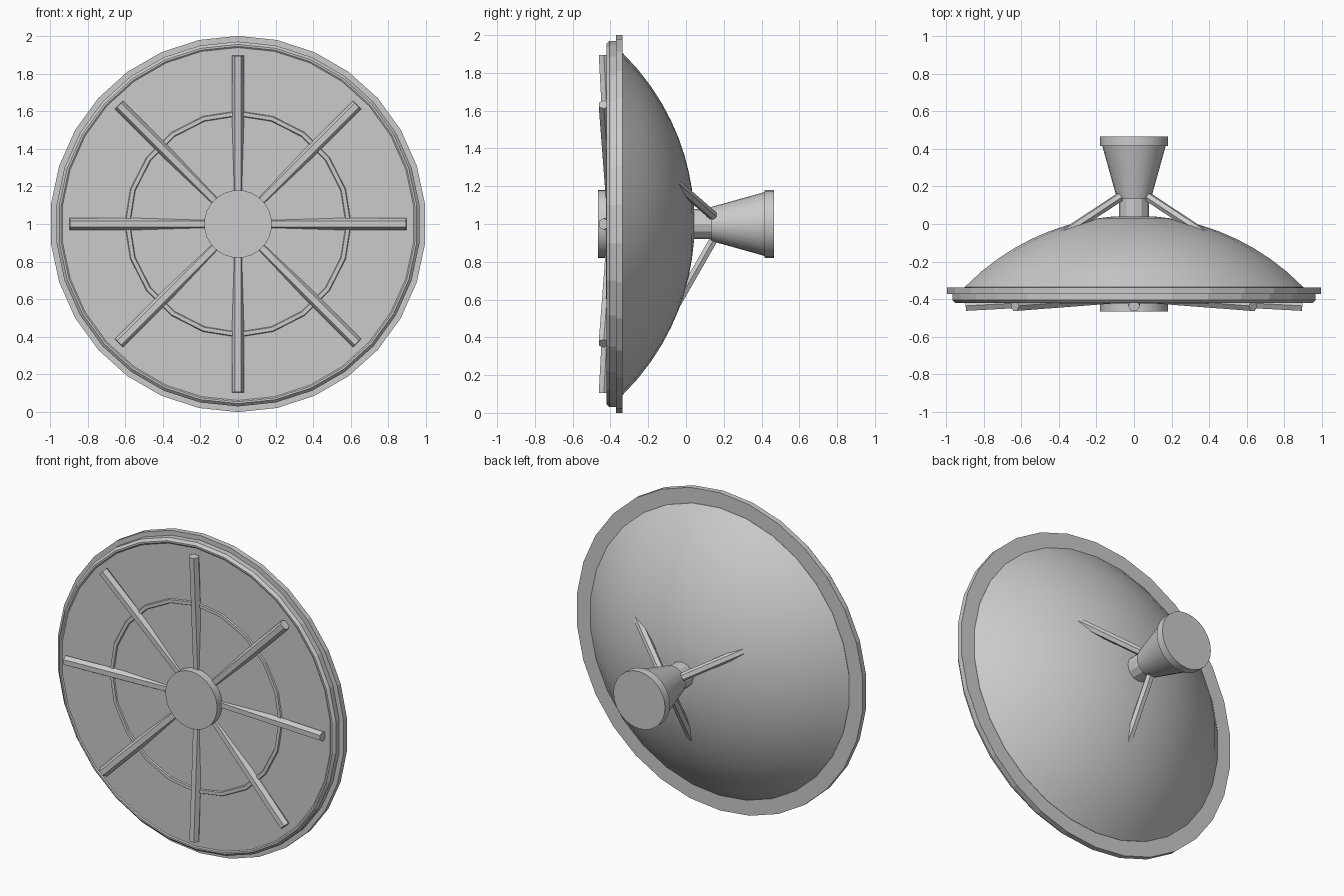
import bpy, bmesh
from math import sin, cos, pi, radians, sqrt
from mathutils import Vector, Matrix

if "Cube" in bpy.data.objects:
    bpy.data.objects.remove(bpy.data.objects["Cube"])


def finish(name, bm, smooth=None):
    bmesh.ops.remove_doubles(bm, verts=bm.verts, dist=1e-5)
    bmesh.ops.recalc_face_normals(bm, faces=bm.faces)
    me = bpy.data.meshes.new(name)
    bm.to_mesh(me)
    bm.free()
    ob = bpy.data.objects.new(name, me)
    bpy.context.collection.objects.link(ob)
    if smooth:
        bpy.ops.object.select_all(action='DESELECT')
        ob.select_set(True)
        bpy.context.view_layer.objects.active = ob
        bpy.ops.object.shade_smooth_by_angle(angle=radians(smooth))
    return ob


def revolve(name, profile, n, smooth=None, closed=False):
    """Spin (radius, y) points around the dish axis (y, at z = 1)."""
    bm = bmesh.new()
    rings = [[bm.verts.new((r * sin(2 * pi * i / n), y, 1 + r * cos(2 * pi * i / n)))
              for i in range(n)] for r, y in profile]
    pairs = list(zip(rings, rings[1:]))
    if closed:
        pairs.append((rings[-1], rings[0]))
    for a, b in pairs:
        for i in range(n):
            j = (i + 1) % n
            bm.faces.new((a[i], a[j], b[j], b[i]))
    if not closed:
        for ring, (r, y) in ((rings[0], profile[0]), (rings[-1], profile[-1])):
            bm.faces.new(ring)
    return finish(name, bm, smooth)


def bar(name, angle, p, q, radius):
    """Hexagonal bar between (radius, y) points p and q, at an angle from the top."""
    d = Vector((sin(angle), 0, cos(angle)))
    side = Vector((cos(angle), 0, -sin(angle)))
    a = d * p[0] + Vector((0, p[1], 1))
    b = d * q[0] + Vector((0, q[1], 1))
    up = (b - a).normalized().cross(side)
    bm = bmesh.new()
    ends = [[bm.verts.new(c + radius * (side * cos(k * pi / 3) + up * sin(k * pi / 3)))
             for k in range(6)] for c in (a, b)]
    for k in range(6):
        j = (k + 1) % 6
        bm.faces.new((ends[0][k], ends[0][j], ends[1][j], ends[1][k]))
    for e in ends:
        bm.faces.new(e)
    return finish(name, bm)


# Domed reflector: spherical cap
R = 1.267
radii = [0.905 - 0.0895 * i for i in range(9)] + [0.1]
dome = [(r, 0.045 - (R - sqrt(R * R - r * r))) for r in radii]
dome.insert(0, (0.905, -0.36))
revolve("dish_dome", dome, 30, smooth=35)

# Outer rim and stepped backing plate
revolve("dish_rim", [(1.0, -0.371), (1.0, -0.337)], 30)
revolve("backing_plate", [(0.97, -0.36), (0.97, -0.405), (0.955, -0.42),
                          (0.945, -0.42), (0.938, -0.415)], 30)

# Inner reinforcing ring
revolve("inner_ring", [(0.588 + 0.02 * cos(k * pi / 3), -0.405 + 0.02 * sin(k * pi / 3))
                       for k in range(6)], 20, closed=True)

# Central hub and eight radial ribs
revolve("hub", [(0.18, -0.40), (0.18, -0.465)], 32, smooth=35)
for i in range(8):
    bar(f"rib_{i + 1}", i * pi / 4, (0.1, -0.392), (0.895, -0.435), 0.031)

# Feed post, horn and horn cap
revolve("feed_post", [(0.08, 0.0), (0.08, 0.16)], 12)
revolve("feed_horn", [(0.09, 0.133), (0.17, 0.42)], 24, smooth=35)
revolve("horn_cap", [(0.18, 0.416), (0.18, 0.465)], 24, smooth=35)

# Three struts holding the feed
for i, a in enumerate((60, 180, 300)):
    bar(f"feed_strut_{i + 1}", radians(a), (0.49, -0.087), (0.088, 0.143), 0.025)
